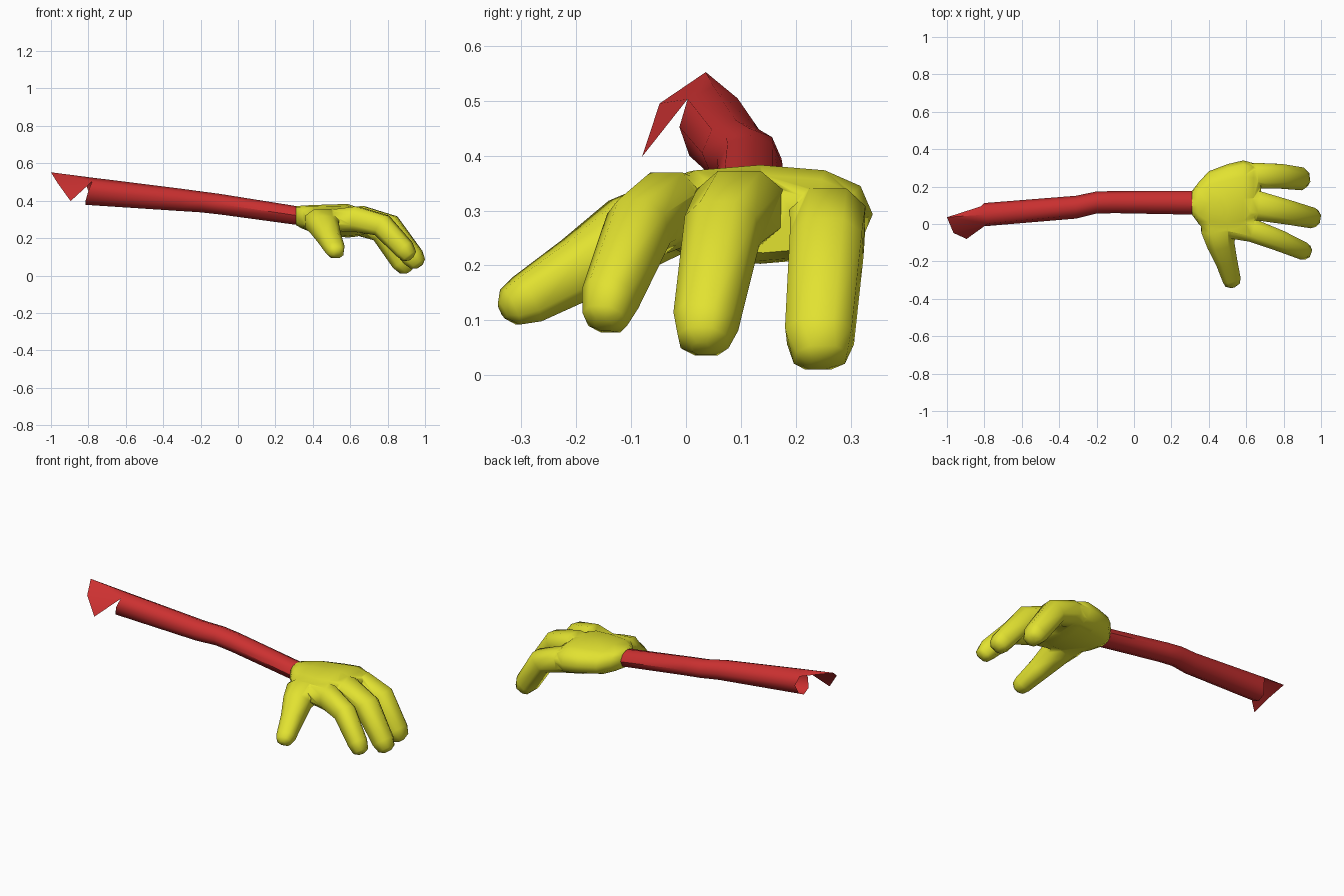
import bpy, bmesh, math
from mathutils import Vector

if "Cube" in bpy.data.objects:
    bpy.data.objects.remove(bpy.data.objects["Cube"])


def material(name, rgb):
    m = bpy.data.materials.new(name)
    m.diffuse_color = (*rgb, 1)
    m.use_nodes = True
    m.node_tree.nodes["Principled BSDF"].inputs["Base Color"].default_value = m.diffuse_color
    return m


RED = material("sleeve red", (0.60, 0.03, 0.03))
YELLOW = material("glove yellow", (0.76, 0.76, 0.03))


def loft(name, sections, mat, sides=8, power=1.0, caps=True, axis=None, spin=0.0):
    """Tube through sections (x, y, z, half width, half height)."""
    bm = bmesh.new()
    pts = [Vector(s[:3]) for s in sections]
    rings = []
    for i, (p, s) in enumerate(zip(pts, sections)):
        t = axis or (pts[min(i + 1, len(pts) - 1)] - pts[max(i - 1, 0)]).normalized()
        side = t.cross(Vector((0, 0, 1))).normalized()
        up = side.cross(t)
        ring = []
        for k in range(sides):
            a = 2 * math.pi * k / sides + spin
            c, d = math.cos(a), math.sin(a)
            c = math.copysign(abs(c) ** power, c)
            d = math.copysign(abs(d) ** power, d)
            ring.append(bm.verts.new(p + side * c * s[3] + up * d * s[4]))
        rings.append(ring)
    for a, b in zip(rings, rings[1:]):
        for k in range(sides):
            j = (k + 1) % sides
            bm.faces.new((a[k], a[j], b[j], b[k]))
    if caps:
        bm.faces.new(rings[0])
        bm.faces.new(rings[-1])
        bmesh.ops.triangulate(bm, faces=[f for f in bm.faces if len(f.verts) == 4])
    bmesh.ops.recalc_face_normals(bm, faces=bm.faces)
    me = bpy.data.meshes.new(name)
    bm.to_mesh(me)
    bm.free()
    me.materials.append(mat)
    ob = bpy.data.objects.new(name, me)
    bpy.context.collection.objects.link(ob)
    return ob


def smooth(ob, angle):
    bpy.ops.object.select_all(action='DESELECT')
    ob.select_set(True)
    bpy.context.view_layer.objects.active = ob
    bpy.ops.object.shade_smooth_by_angle(angle=math.radians(angle))


# Sleeve: open tube with a slight bend at the elbow
X = Vector((1, 0, 0))
arm = loft("sleeve", [
    (-0.80, 0.050, 0.452, 0.062, 0.074),
    (-0.31, 0.090, 0.405, 0.061, 0.060),
    (-0.20, 0.115, 0.394, 0.059, 0.056),
    (-0.10, 0.117, 0.382, 0.059, 0.055),
    (0.32, 0.113, 0.320, 0.063, 0.050)], RED, caps=False, axis=X)

# Torn shoulder flap hanging from the upper front of the open end
bm = bmesh.new()
bm.from_mesh(arm.data)
bm.verts.ensure_lookup_table()
front, top, back = bm.verts[1], bm.verts[2], bm.verts[3]
front.co = (-0.78, 0.003, 0.503)
back.co.x = -0.82
for i in (5, 6, 7):
    bm.verts[i].co.x = -0.815
tip, mid, low = (bm.verts.new(v) for v in
                 ((-1, 0.036, 0.552), (-0.965, -0.048, 0.495), (-0.895, -0.08, 0.398)))
for f in ((tip, mid, front), (mid, low, front), (tip, front, top), (tip, top, back)):
    bm.faces.new(f)
bmesh.ops.recalc_face_normals(bm, faces=bm.faces)
bm.to_mesh(arm.data)
bm.free()
smooth(arm, 50)

# Glove: palm, three fingers and thumb, merged into one skin
glove = loft("glove", [
    (0.310, 0.113, 0.320, 0.064, 0.051),
    (0.345, 0.112, 0.312, 0.110, 0.062),
    (0.400, 0.110, 0.303, 0.172, 0.074),
    (0.500, 0.120, 0.297, 0.200, 0.083),
    (0.585, 0.135, 0.293, 0.205, 0.090),
    (0.640, 0.140, 0.287, 0.185, 0.078),
    (0.680, 0.140, 0.278, 0.120, 0.055)], YELLOW, sides=12, power=0.8, axis=X)

digits = {
    "index_finger": [
        (0.50, 0.000, 0.295, 0.080, 0.060), (0.63, -0.034, 0.302, 0.066, 0.072),
        (0.770, -0.086, 0.268, 0.060, 0.064), (0.890, -0.138, 0.140, 0.051, 0.055),
        (0.917, -0.148, 0.102, 0.040, 0.042), (0.925, -0.151, 0.092, 0.018, 0.018)],
    "middle_finger": [
        (0.51, 0.095, 0.300, 0.080, 0.055), (0.66, 0.098, 0.305, 0.084, 0.072),
        (0.808, 0.066, 0.265, 0.070, 0.068), (0.936, 0.036, 0.098, 0.059, 0.060),
        (0.962, 0.031, 0.062, 0.047, 0.046), (0.972, 0.030, 0.048, 0.020, 0.020)],
    "ring_finger": [
        (0.51, 0.225, 0.285, 0.070, 0.060), (0.65, 0.257, 0.277, 0.074, 0.068),
        (0.770, 0.256, 0.237, 0.070, 0.069), (0.880, 0.243, 0.072, 0.065, 0.062),
        (0.905, 0.245, 0.032, 0.050, 0.044), (0.912, 0.247, 0.020, 0.022, 0.020)],
    "thumb": [
        (0.44, 0.090, 0.300, 0.090, 0.050), (0.453, -0.030, 0.288, 0.100, 0.074),
        (0.462, -0.100, 0.257, 0.078, 0.074), (0.491, -0.190, 0.197, 0.062, 0.061),
        (0.520, -0.290, 0.138, 0.052, 0.048), (0.526, -0.320, 0.124, 0.042, 0.037),
        (0.530, -0.334, 0.117, 0.018, 0.016)],
}
parts = [loft(n, s, YELLOW, power=0.8, spin=math.pi / 8) for n, s in digits.items()]
for p in parts:
    mod = glove.modifiers.new(p.name, 'BOOLEAN')
    mod.operation, mod.solver, mod.object = 'UNION', 'EXACT', p
bpy.context.view_layer.update()
merged = bpy.data.meshes.new_from_object(
    glove.evaluated_get(bpy.context.evaluated_depsgraph_get()))
glove.modifiers.clear()
glove.data = merged
for p in parts:
    bpy.data.objects.remove(p)
smooth(glove, 70)
